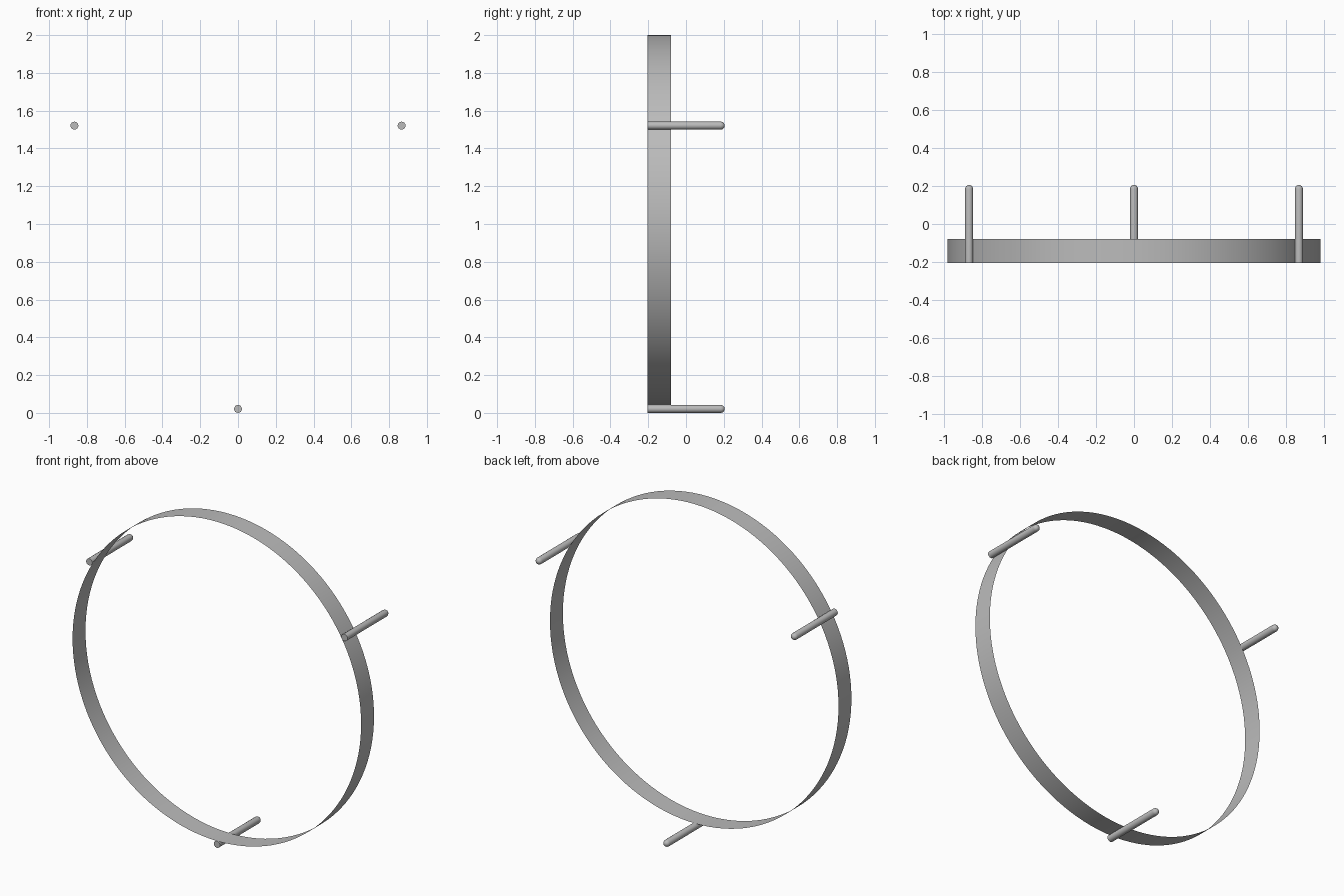
import bpy, bmesh, math
from mathutils import Matrix, Vector

cube = bpy.data.objects.get("Cube")
if cube:
    bpy.data.objects.remove(cube, do_unlink=True)

CENTRE_Z, RING_R, ROD_R = 1.021, 0.979, 0.021
FRONT, RING_BACK, ROD_BACK = -0.205, -0.08, 0.205

grey = bpy.data.materials.new("plain grey")
grey.use_nodes = True
colour = (0.5, 0.5, 0.5, 1)
grey.diffuse_color = colour
grey.node_tree.nodes["Principled BSDF"].inputs["Base Color"].default_value = colour


def lathe(name, profile, sides, location):
    """Revolve (radius, y) points around the y axis; radius 0 closes a pole."""
    bm = bmesh.new()
    verts = [bm.verts.new((r, y, 0)) for r, y in profile]
    edges = [bm.edges.new(pair) for pair in zip(verts, verts[1:])]
    bmesh.ops.spin(bm, geom=verts + edges, cent=(0, 0, 0), axis=(0, 1, 0),
                   angle=math.tau, steps=sides, use_merge=True)
    bmesh.ops.remove_doubles(bm, verts=bm.verts, dist=1e-5)
    bmesh.ops.recalc_face_normals(bm, faces=bm.faces)
    mesh = bpy.data.meshes.new(name)
    bm.to_mesh(mesh)
    bm.free()
    mesh.materials.append(grey)
    obj = bpy.data.objects.new(name, mesh)
    obj.location = location
    bpy.context.collection.objects.link(obj)
    bpy.ops.object.select_all(action='DESELECT')
    obj.select_set(True)
    bpy.context.view_layer.objects.active = obj
    bpy.ops.object.shade_smooth_by_angle(angle=math.radians(40))
    return obj


# Thin open band
lathe("ring_band", [(RING_R, FRONT), (RING_R, RING_BACK)], 128, (0, 0, CENTRE_Z))

# Rods resting against the outside of the band: flat front, domed back
dome = [(ROD_R * math.cos(a), ROD_BACK - ROD_R + ROD_R * math.sin(a))
        for a in (math.pi / 2 * i / 4 for i in range(5))]
rod_profile = [(0, FRONT), (ROD_R, FRONT)] + dome
for name, degrees in (("left_rod", 30), ("right_rod", 150), ("bottom_rod", 270)):
    a = math.radians(degrees)
    reach = RING_R + ROD_R
    lathe(name, rod_profile, 16,
          (reach * math.cos(a), 0, CENTRE_Z + reach * math.sin(a)))
